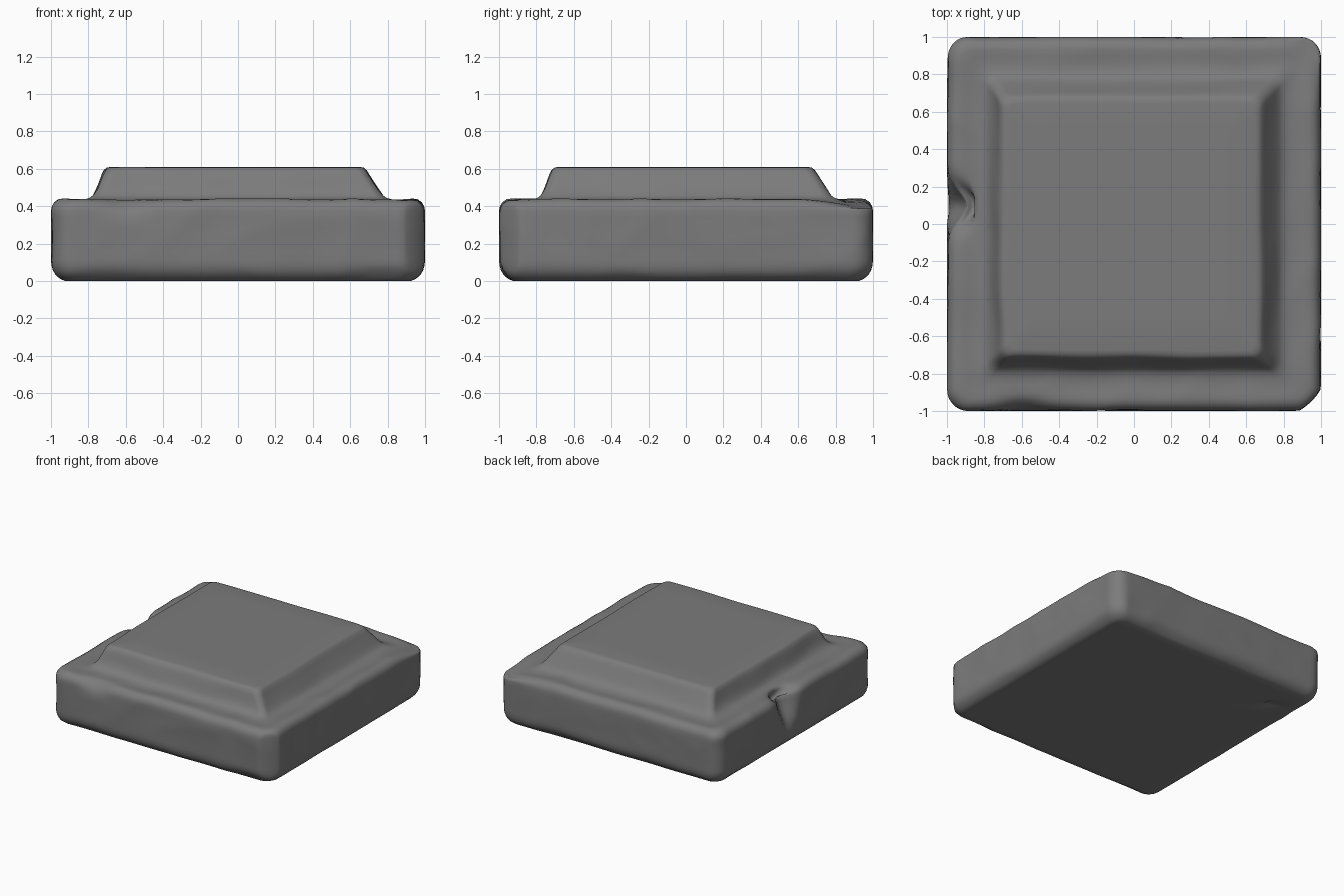
import bpy, bmesh, math
from mathutils import Vector, noise

if "Cube" in bpy.data.objects:
    bpy.data.objects.remove(bpy.data.objects["Cube"])

SIDE = 56      # points per side of a ring
ARC = 8        # points per rounded corner


def ring(half, r, cx=0.0, cy=0.0):
    """Rounded square outline, counter-clockwise."""
    pts = []
    for k in range(4):
        a0 = k * math.pi / 2
        rot = lambda x, y: (x * math.cos(a0) - y * math.sin(a0) + cx,
                            x * math.sin(a0) + y * math.cos(a0) + cy)
        s = half - r
        for i in range(SIDE):
            pts.append(rot(half, -s + 2 * s * i / SIDE))
        for i in range(ARC):
            a = math.pi / 2 * i / ARC
            pts.append(rot(s + r * math.cos(a), s + r * math.sin(a)))
    return pts


def bump(d, w):
    return math.exp(-(d / w) ** 2)


def smooth(a, b, t):
    t = max(0.0, min(1.0, (t - a) / (b - a)))
    return t * t * (3 - 2 * t)


# Section of the block: half width, height, corner radius
profile = [(0.2, 0, .03), (0.5, 0, .05), (0.62, 0, .05), (0.68, 0, .05), (0.74, 0, .05),
           (0.8, 0, .06), (0.88, 0, .07), (0.925, 0.0, .08), (0.95, 0.01, .09),
           (0.975, 0.03, .1), (0.99, 0.055, .11), (0.998, 0.085, .11)]
profile += [(1.0, 0.085 + 0.29 * i / 9, .11) for i in range(1, 10)]
profile += [(0.995, 0.40, .11), (0.982, 0.422, .11), (0.96, 0.437, .1), (0.935, 0.441, .09),
            (0.90, 0.439, .08), (0.86, 0.435, .07), (0.825, 0.436, .06), (0.795, 0.443, .05),
            (0.775, 0.458, .05), (0.755, 0.487, .05), (0.735, 0.525, .05), (0.715, 0.565, .05),
            (0.70, 0.592, .05), (0.683, 0.606, .05), (0.66, 0.61, .05), (0.5, 0.61, .04),
            (0.2, 0.61, .03)]


def wear(p, half):
    """Weathering: wavy faces, chipped corners, a notch and small dents."""
    x, y, z = p
    n = noise.noise(Vector((x * 2.6, y * 2.6, z * 4 + 3)))
    side = smooth(0.9, 0.98, half)
    rim = smooth(0.80, 0.86, half) * smooth(0.38, 0.44, z)
    slope = smooth(0.44, 0.5, z) * smooth(0.6, 0.7, half)
    # shallow waves on the sides and slopes
    k = 1 - 0.012 * side * abs(n) - 0.018 * slope * n
    x2, y2, z2 = x * k, y * k, z - rim * 0.014 * abs(n)
    # bottom edge worn unevenly
    z2 += 0.02 * smooth(0.93, 0.98, half) * (1 - smooth(0.02, 0.12, z)) * max(0, n + .1)
    # front right corner is cut back
    c = max(0.0, x2 - y2 - 1.88)
    x2 -= c * 0.35
    y2 += c * 0.35
    # back right corner of the rim slumps
    z2 -= 0.05 * rim * bump(x - 1, .22) * bump(y - 1, .22)
    # dent in the front rim
    dent = bump(x + .6, .13) * bump(y + 1, .08) * smooth(0.3, 0.43, z)
    z2 -= 0.025 * dent
    y2 += 0.02 * dent
    # notch in the left side, deepest at the rim
    if x < -0.8:
        v = bump(y - .1, 0.04 + 0.07 * smooth(0.1, 0.44, z)) * smooth(0.06, 0.42, z)
        x2 += 0.11 * v * smooth(-0.84, -0.96, x)
        z2 -= 0.09 * rim * v * smooth(-0.84, -0.97, x)
    # small hollow underneath
    if z < 0.01:
        z2 += 0.03 * bump(x + .73, .05) * bump(y - .67, .05)
    return (x2, y2, max(0.0, z2))


bm = bmesh.new()
rings = []
for half, z, r in profile:
    shift = -0.015 * smooth(0.45, 0.6, z)
    rings.append([bm.verts.new(wear((x, y, z), half)) for x, y in ring(half, r, shift, shift)])
for a, b in zip(rings, rings[1:]):
    for i in range(len(a)):
        j = (i + 1) % len(a)
        bm.faces.new((a[i], a[j], b[j], b[i]))
bm.faces.new(rings[0][::-1])
bm.faces.new(rings[-1])
bmesh.ops.recalc_face_normals(bm, faces=bm.faces)
for f in bm.faces:
    f.smooth = True

mesh = bpy.data.meshes.new("stone_block")
bm.to_mesh(mesh)
bm.free()
block = bpy.data.objects.new("stone_block", mesh)
bpy.context.collection.objects.link(block)

stone = bpy.data.materials.new("grey stone")
stone.diffuse_color = (0.2, 0.2, 0.2, 1)
stone.use_nodes = True
stone.node_tree.nodes["Principled BSDF"].inputs["Base Color"].default_value = stone.diffuse_color
mesh.materials.append(stone)
